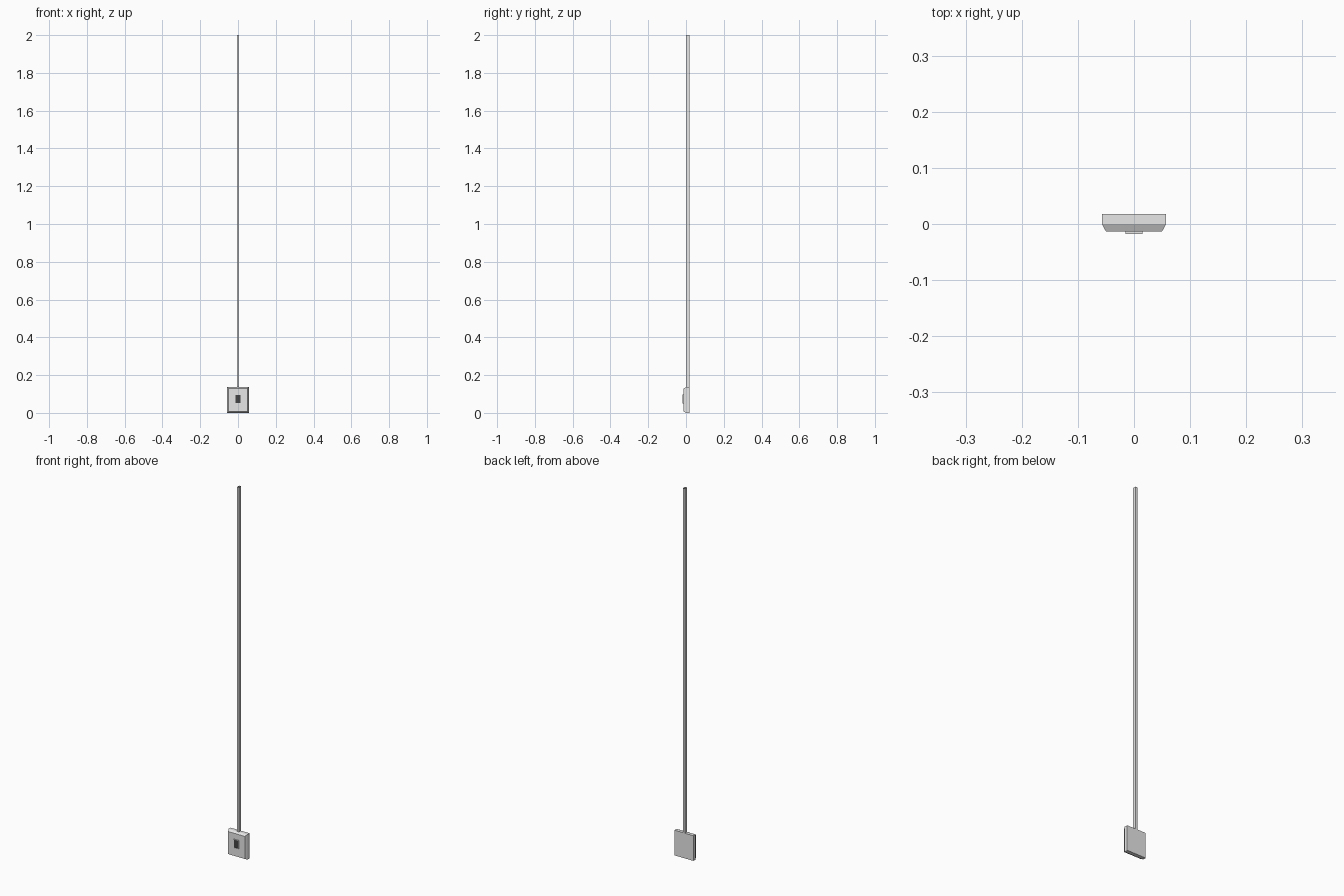
import bpy, bmesh

if "Cube" in bpy.data.objects:
    bpy.data.objects.remove(bpy.data.objects["Cube"])


def material(name, v):
    m = bpy.data.materials.new(name)
    m.diffuse_color = (v, v, v, 1)
    m.use_nodes = True
    m.node_tree.nodes["Principled BSDF"].inputs["Base Color"].default_value = m.diffuse_color
    return m


LIGHT = material("light grey plastic", 0.80)
DARK = material("dark grey socket", 0.06)


def loft(name, rings, mat, caps=(True, True)):
    """Skin between matching closed rings of points, with optional end caps."""
    bm = bmesh.new()
    vr = [[bm.verts.new(p) for p in r] for r in rings]
    for a, b in zip(vr, vr[1:]):
        for i in range(len(a)):
            j = (i + 1) % len(a)
            bm.faces.new((a[i], a[j], b[j], b[i]))
    if caps[0]:
        bm.faces.new(vr[0][::-1])
    if caps[1]:
        bm.faces.new(vr[-1])
    bmesh.ops.recalc_face_normals(bm, faces=bm.faces)
    me = bpy.data.meshes.new(name)
    bm.to_mesh(me)
    bm.free()
    me.materials.append(mat)
    ob = bpy.data.objects.new(name, me)
    bpy.context.collection.objects.link(ob)
    return ob


def rect(y, hw, z0, z1):
    return [(-hw, y, z0), (hw, y, z0), (hw, y, z1), (-hw, y, z1)]


# Wall plate with chamfered front
loft("wall_plate", [rect(0.018, 0.057, 0, 0.136),
                    rect(0.0, 0.057, 0, 0.136),
                    rect(-0.0135, 0.050, 0.007, 0.129)], LIGHT)

# Raised socket rim and the dark socket face inside it
loft("socket_rim", [rect(-0.013, 0.015, 0.051, 0.098),
                    rect(-0.0175, 0.015, 0.051, 0.098),
                    rect(-0.0175, 0.0125, 0.0535, 0.0955),
                    rect(-0.013, 0.0125, 0.0535, 0.0955)], LIGHT, (False, False))
loft("socket_face", [rect(-0.013, 0.0125, 0.0535, 0.0955),
                     rect(-0.0155, 0.0125, 0.0535, 0.0955)], DARK)

# Tall cable duct, open at both ends
loft("cable_duct", [rect_ring for rect_ring in (
    [(-0.0055, 0.0, z), (0.0055, 0.0, z), (0.0055, 0.018, z), (-0.0055, 0.018, z)]
    for z in (0.136, 2.0))], LIGHT, (False, False))
